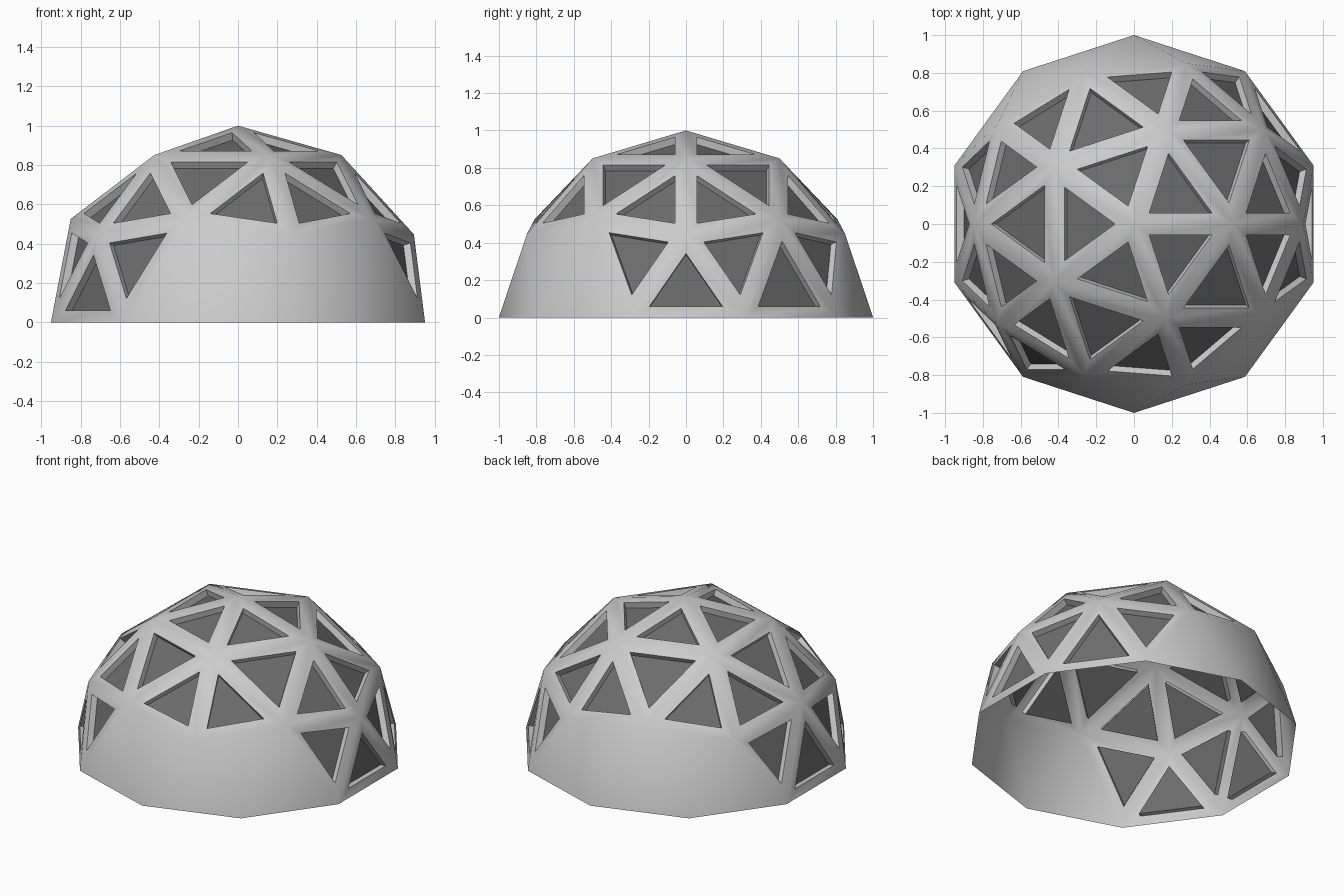
import bpy, bmesh, math

if "Cube" in bpy.data.objects:
    bpy.data.objects.remove(bpy.data.objects["Cube"])

STRUT = 0.06      # half width of each strut
DEPTH = 0.04      # how far the windows are recessed


def add_object(name, mesh, material=None):
    obj = bpy.data.objects.new(name, mesh)
    bpy.context.collection.objects.link(obj)
    if material:
        mesh.materials.append(material)
    return obj


def is_window(face):
    # the lower band is closed on two opposite sides; everything else is glazed
    c = face.calc_center_median()
    azimuth = math.degrees(math.atan2(c.y, c.x))
    off = abs((azimuth - 108 + 90) % 180 - 90)
    return c.z > 0.4 or off > 45


# geodesic hemisphere
bm = bmesh.new()
bmesh.ops.create_icosphere(bm, subdivisions=2, radius=1.0)
lower = [f for f in bm.faces if f.calc_center_median().z < 0]
bmesh.ops.delete(bm, geom=lower, context='FACES')
bm.normal_update()

# triangular openings with recessed sides
windows = [f for f in bm.faces if is_window(f)]
bmesh.ops.inset_individual(bm, faces=windows, thickness=STRUT, use_even_offset=True)
bm.normal_update()
bmesh.ops.inset_individual(bm, faces=windows, thickness=0.0, depth=-DEPTH)

# window panes become their own object
coords, tris = [], []
for f in windows:
    tris.append(tuple(range(len(coords), len(coords) + 3)))
    coords += [v.co.copy() for v in f.verts]
bmesh.ops.delete(bm, geom=windows, context='FACES_ONLY')

shell_mesh = bpy.data.meshes.new("dome_frame")
bm.to_mesh(shell_mesh)
bm.free()
frame = add_object("dome_frame", shell_mesh)

dark = bpy.data.materials.new("dark_pane")
dark.diffuse_color = (0.15, 0.15, 0.15, 1)
dark.use_nodes = True
dark.node_tree.nodes["Principled BSDF"].inputs["Base Color"].default_value = dark.diffuse_color
pane_mesh = bpy.data.meshes.new("window_panes")
pane_mesh.from_pydata(coords, [], tris)
add_object("window_panes", pane_mesh, dark)

# smooth shell with sharp window rims
bpy.ops.object.select_all(action='DESELECT')
frame.select_set(True)
bpy.context.view_layer.objects.active = frame
bpy.ops.object.shade_smooth_by_angle(angle=math.radians(30))
